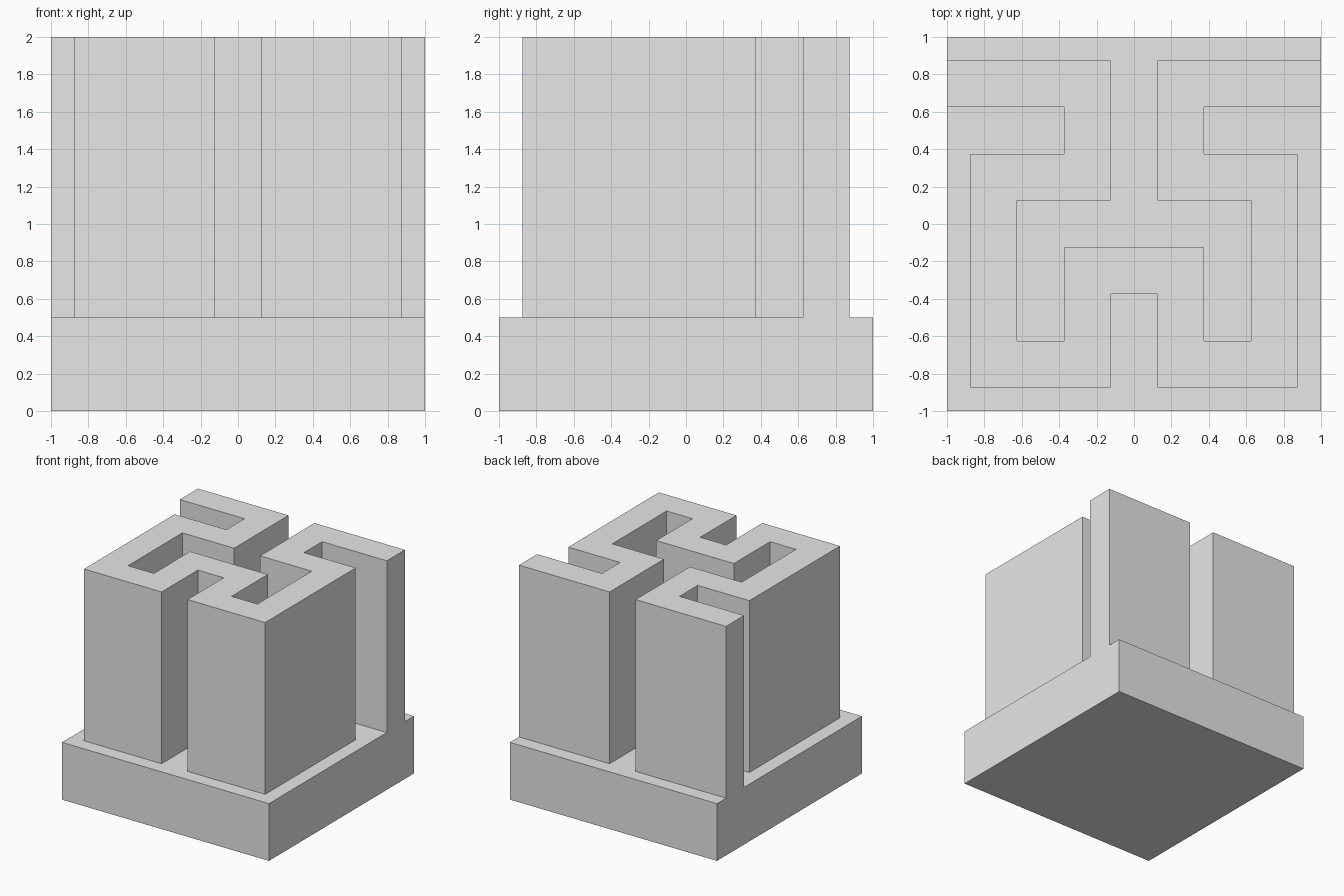
import bpy
import bmesh
from mathutils import Vector

cube = bpy.data.objects.get("Cube")
if cube:
    bpy.data.objects.remove(cube, do_unlink=True)

# One flat grey for everything
grey = bpy.data.materials.new("light grey")
grey.use_nodes = True
grey.diffuse_color = (0.8, 0.8, 0.8, 1)
grey.node_tree.nodes["Principled BSDF"].inputs["Base Color"].default_value = (0.8, 0.8, 0.8, 1)

BASE_TOP, WALL_TOP, HALF_WIDTH = 0.5, 2.0, 0.125


def prism(name, outline, bottom, top):
    """Extrude a flat outline straight up into a closed solid."""
    bm = bmesh.new()
    face = bm.faces.new([bm.verts.new((p[0], p[1], bottom)) for p in outline])
    result = bmesh.ops.extrude_face_region(bm, geom=[face], use_keep_orig=True)
    moved = [g for g in result["geom"] if isinstance(g, bmesh.types.BMVert)]
    bmesh.ops.translate(bm, verts=moved, vec=(0, 0, top - bottom))
    bmesh.ops.recalc_face_normals(bm, faces=bm.faces)
    mesh = bpy.data.meshes.new(name)
    bm.to_mesh(mesh)
    bm.free()
    mesh.materials.append(grey)
    obj = bpy.data.objects.new(name, mesh)
    bpy.context.collection.objects.link(obj)
    return obj


def offset_side(path, distance):
    """Shift a right-angled path sideways with mitred corners."""
    points = []
    for i, p in enumerate(path):
        before = (p - path[i - 1]).normalized() if i else None
        after = (path[i + 1] - p).normalized() if i < len(path) - 1 else None
        shift = Vector((0, 0))
        # Straight runs share one normal, corners add both
        normals = []
        for d in (before, after):
            if d is not None:
                n = Vector((-d.y, d.x))
                if all((n - m).length > 0.01 for m in normals):
                    normals.append(n)
        for n in normals:
            shift += n * distance
        points.append(p + shift)
    return points


# Square plinth
prism("base", [(-1, -1), (1, -1), (1, 1), (-1, 1)], 0, BASE_TOP)

# Winding wall: half of the centre line, mirrored to the other side
half = [Vector(p) for p in (
    (-1, 0.75), (-0.25, 0.75), (-0.25, 0.25), (-0.75, 0.25),
    (-0.75, -0.75), (-0.25, -0.75), (-0.25, -0.25))]
path = half + [Vector((-p.x, p.y)) for p in reversed(half)]
outline = offset_side(path, HALF_WIDTH) + offset_side(path, -HALF_WIDTH)[::-1]
prism("winding_wall", outline, BASE_TOP, WALL_TOP)
